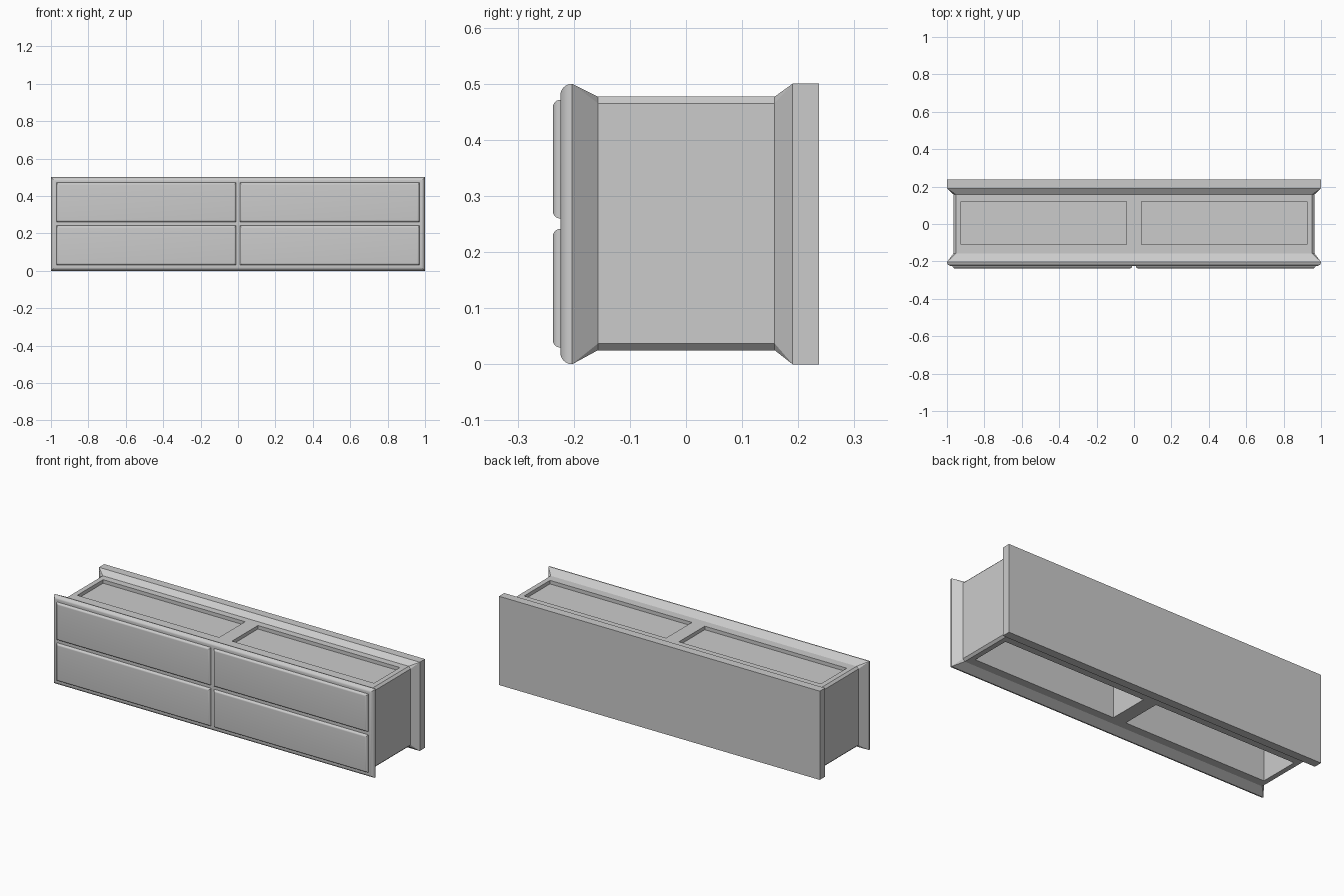
import bpy, bmesh, math

if "Cube" in bpy.data.objects:
    bpy.data.objects.remove(bpy.data.objects["Cube"])


def ring(y, x0, x1, z0, z1, inset=0.0, c=0.0):
    """Rectangle with chamfered corners in the plane at y."""
    x0, x1, z0, z1 = x0 + inset, x1 - inset, z0 + inset, z1 - inset
    return [(x0 + c, y, z0), (x1 - c, y, z0), (x1, y, z0 + c), (x1, y, z1 - c),
            (x1 - c, y, z1), (x0 + c, y, z1), (x0, y, z1 - c), (x0, y, z0 + c)]


def rounded_front(y, r, box, steps=6):
    """Rings for a quarter-round edge, from the front face back to y + r."""
    angles = [math.pi / 2 * i / steps for i in range(steps, -1, -1)]
    return [ring(y + r - r * math.sin(a), *box, inset=r * (1 - math.cos(a)))
            for a in angles]


def loft(name, rings):
    """Skin a list of rings into a closed solid."""
    bm = bmesh.new()
    vs = [[bm.verts.new(p) for p in r] for r in rings]
    for a, b in zip(vs, vs[1:]):
        for i in range(8):
            j = (i + 1) % 8
            bm.faces.new((a[i], a[j], b[j], b[i]))
    bm.faces.new(vs[0])
    bm.faces.new(vs[-1])
    bmesh.ops.remove_doubles(bm, verts=bm.verts, dist=1e-5)
    bmesh.ops.recalc_face_normals(bm, faces=bm.faces)
    mesh = bpy.data.meshes.new(name)
    bm.to_mesh(mesh)
    bm.free()
    ob = bpy.data.objects.new(name, mesh)
    bpy.context.collection.objects.link(ob)
    return ob


def smooth(ob):
    bpy.ops.object.select_all(action='DESELECT')
    ob.select_set(True)
    bpy.context.view_layer.objects.active = ob
    bpy.ops.object.shade_smooth_by_angle(angle=math.radians(20))


# block: rounded front slab, flared neck, narrower core, back slab
outer = (-1.0, 1.0, 0.0, 0.5)
core = (-0.965, 0.965, 0.025, 0.477)
rings = rounded_front(-0.224, 0.021, outer)
rings += [ring(-0.157, *core, c=0.012), ring(0.158, *core, c=0.012),
          ring(0.19, *outer), ring(0.237, *outer)]
block = loft("block_body", rings)

# shallow top recesses and deep pockets underneath, mirrored left and right
for side in (-1, 1):
    x0, x1 = sorted((side * 0.04, side * 0.925))
    for label, z0, z1 in (("top_recess", 0.457, 0.6), ("bottom_pocket", -0.1, 0.43)):
        cutter = loft(label + "_cutter", [ring(-0.11, x0, x1, z0, z1),
                                          ring(0.12, x0, x1, z0, z1)])
        cutter.hide_render = True
        mod = block.modifiers.new(label, 'BOOLEAN')
        mod.operation = 'DIFFERENCE'
        mod.solver = 'EXACT'
        mod.object = cutter
        bpy.context.view_layer.objects.active = block
        bpy.ops.object.modifier_apply(modifier=mod.name)
        bpy.data.objects.remove(cutter)
smooth(block)

# four raised panels with rounded edges on the front
for side, side_name in ((-1, "left"), (1, "right")):
    x0, x1 = sorted((side * 0.01, side * 0.97))
    for z0, z1, level in ((0.03, 0.241, "lower"), (0.26, 0.471, "upper")):
        box = (x0, x1, z0, z1)
        panel = loft(f"{level}_{side_name}_panel",
                     rounded_front(-0.237, 0.012, box) + [ring(-0.22, *box)])
        smooth(panel)
